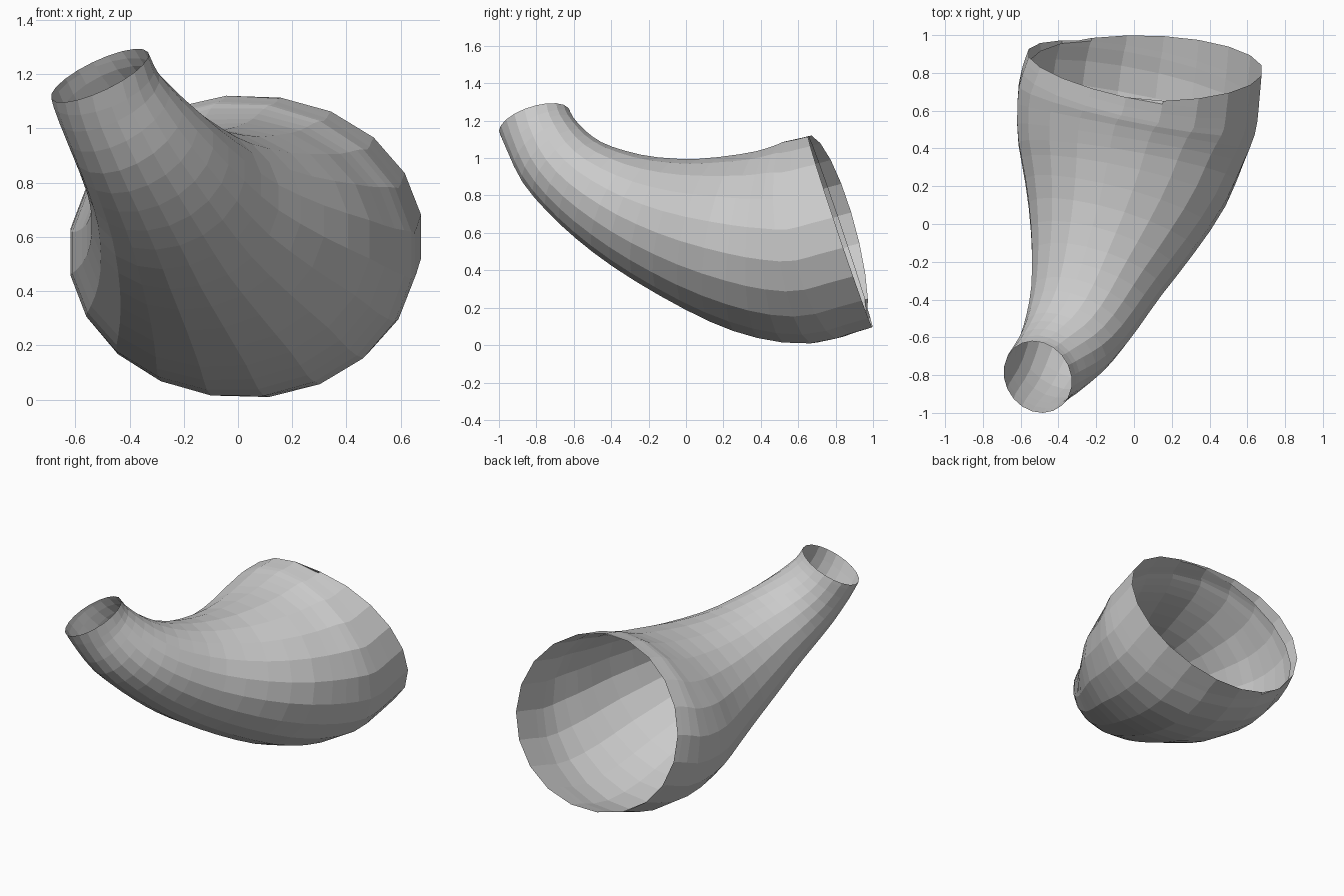
import bpy
import math
from mathutils import Vector

cube = bpy.data.objects.get("Cube")
if cube:
    bpy.data.objects.remove(cube, do_unlink=True)

SIDES = 20
STEPS = 2

# Stations along the horn: centre x, y, z, half width, half height
STATIONS = [Vector(s) for s in (
    (-.51, -.81, 1.195, .198, .198),
    (-.475, -.77, 1.11, .205, .201),
    (-.405, -.695, .995, .23, .22),
    (-.33, -.585, .89, .265, .238),
    (-.26, -.44, .795, .305, .273),
    (-.195, -.255, .705, .365, .32),
    (-.12, -.02, .625, .46, .384),
    (-.055, .225, .57, .56, .46),
    (-.02, .425, .545, .615, .515),
    (.015, .61, .55, .645, .55),
    (.045, .75, .585, .635, .546),
    (.06, .825, .605, .623, .544),
)]
MOUTH_DIRECTION = Vector((.41, .28, -.86))
BELL_DIRECTION = Vector((.02, .95, .32))


def smooth_path(points):
    """Catmull-Rom subdivision through every station."""
    ext = [2 * points[0] - points[1]] + points + [2 * points[-1] - points[-2]]
    path = []
    for a, b, c, d in zip(ext, ext[1:], ext[2:], ext[3:]):
        for k in range(STEPS):
            t = k / STEPS
            path.append(b + (c - a) * (t / 2)
                        + (2 * a - 5 * b + 4 * c - d) * (t * t / 2)
                        + (3 * b - a - 3 * c + d) * (t ** 3 / 2))
    return path + [points[-1]]


def ring(station, direction):
    """Elliptical cross-section square to the path."""
    t = direction.normalized()
    u = (Vector((1, 0, 0)) - t * t.x).normalized()
    v = u.cross(t)
    centre = Vector(station[:3])
    angles = [2 * math.pi * (k + .5) / SIDES + math.pi / 2 for k in range(SIDES)]
    return [centre + u * station[3] * math.cos(a) + v * station[4] * math.sin(a)
            for a in angles]


# Open tapering tube
path = smooth_path(STATIONS)
verts, faces = [], []
for i, station in enumerate(path):
    if i == 0:
        direction = MOUTH_DIRECTION
    elif i == len(path) - 1:
        direction = BELL_DIRECTION
    else:
        direction = Vector((path[i + 1] - path[i - 1])[:3])
    verts += ring(station, direction)
for i in range(len(path) - 1):
    for k in range(SIDES):
        a, b = i * SIDES + k, i * SIDES + (k + 1) % SIDES
        faces.append((a, a + SIDES, b + SIDES, b))

mesh = bpy.data.meshes.new("flared_tube")
mesh.from_pydata(verts, [], faces)
mesh.update()
tube = bpy.data.objects.new("flared_tube", mesh)
bpy.context.collection.objects.link(tube)

# Plain grey surface
grey = bpy.data.materials.new("light_grey")
grey.use_nodes = True
colour = (.6, .6, .6, 1)
grey.diffuse_color = colour
grey.node_tree.nodes["Principled BSDF"].inputs["Base Color"].default_value = colour
mesh.materials.append(grey)
